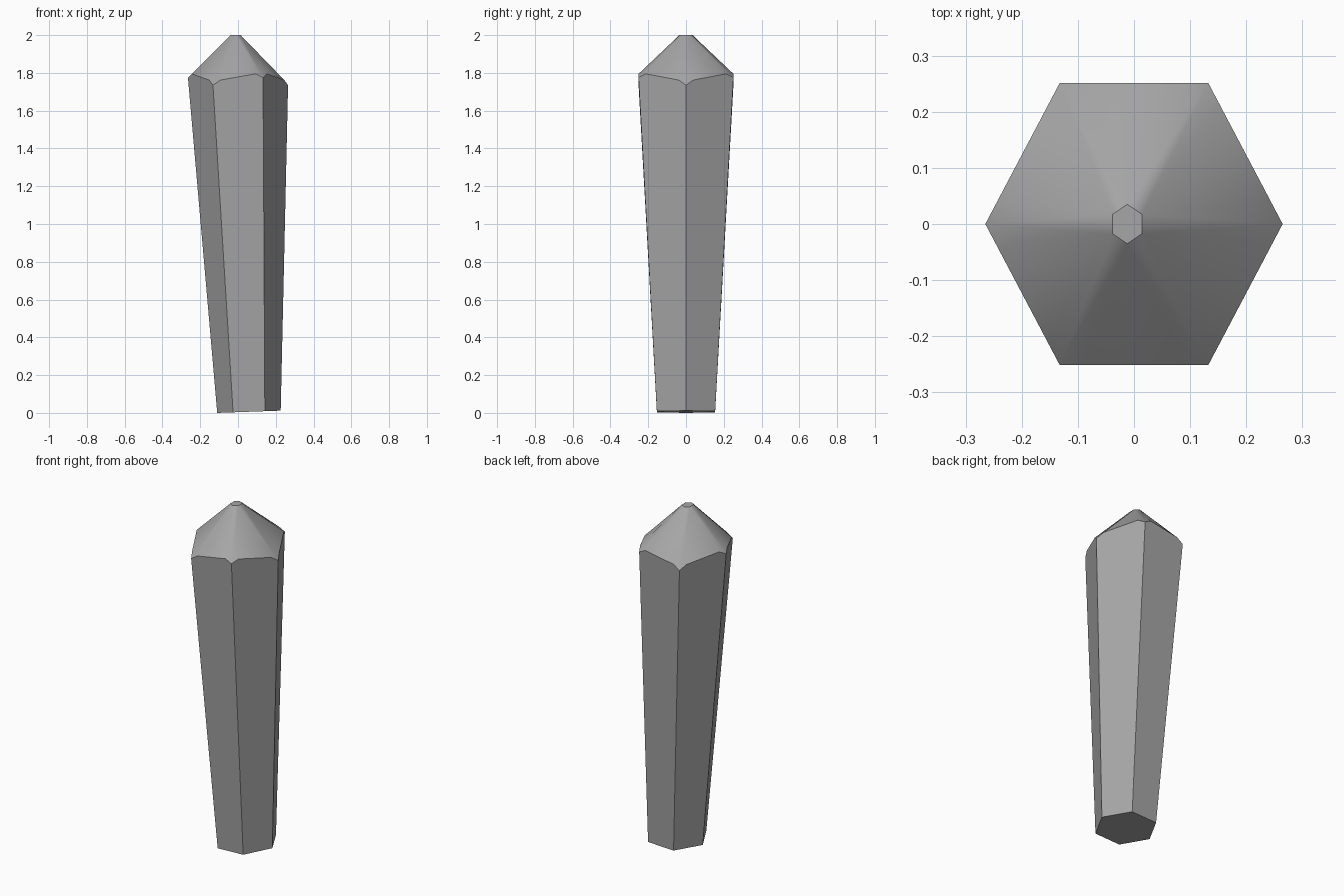
import bpy
import bmesh
from math import cos, sin, radians

cube = bpy.data.objects.get("Cube")
if cube:
    bpy.data.objects.remove(cube, do_unlink=True)

SIDES = 6
STEP = 360 / SIDES

# One flat stone colour
stone = bpy.data.materials.new("grey_stone")
stone.use_nodes = True
color = (0.38, 0.38, 0.38, 1)
stone.diffuse_color = color
stone.node_tree.nodes["Principled BSDF"].inputs["Base Color"].default_value = color

bm = bmesh.new()


def ring(cx, rx, ry, height, turn=0):
    """Six vertices on an ellipse; height is a function of the corner number."""
    verts = []
    for i in range(SIDES):
        a = radians(i * STEP + turn)
        verts.append(bm.verts.new((cx + rx * cos(a), ry * sin(a), height(i))))
    return verts


# Leaning base, alternating high and low shoulder corners, small blunt tip
base = ring(0.058, 0.168, 0.178, lambda i: 0.006 * (1 + cos(radians(i * STEP))))
shoulder = ring(0, 0.265, 0.29, lambda i: 1.775 if i % 2 else 1.735)
tip = ring(-0.012, 0.03, 0.035, lambda i: 2.0, STEP / 2)

# Points beside each shoulder corner, where its bevel facet starts
after, before = [], []
for i in range(SIDES):
    for group, j in ((after, (i + 1) % SIDES), (before, i - 1)):
        p = shoulder[i].co.lerp(shoulder[j].co, 0.15)
        p.z = 1.795 if i % 2 else 1.762
        group.append(bm.verts.new(p))

for i in range(SIDES):
    j = (i + 1) % SIDES
    # Shaft side
    bm.faces.new((base[i], base[j], shoulder[j], before[j], after[i], shoulder[i]))
    # Main point facet
    bm.faces.new((after[i], before[j], tip[i]))
    # Bevel facet above the corner
    bm.faces.new((before[i], shoulder[i], after[i], tip[i], tip[i - 1]))

bm.faces.new(tip)
bm.faces.new(base[::-1])
bmesh.ops.recalc_face_normals(bm, faces=bm.faces)

mesh = bpy.data.meshes.new("crystal_shard")
bm.to_mesh(mesh)
bm.free()
mesh.materials.append(stone)
crystal = bpy.data.objects.new("crystal_shard", mesh)
bpy.context.collection.objects.link(crystal)

# Soft point, crisp shaft edges
bpy.ops.object.select_all(action="DESELECT")
crystal.select_set(True)
bpy.context.view_layer.objects.active = crystal
bpy.ops.object.shade_smooth_by_angle(angle=radians(30))
